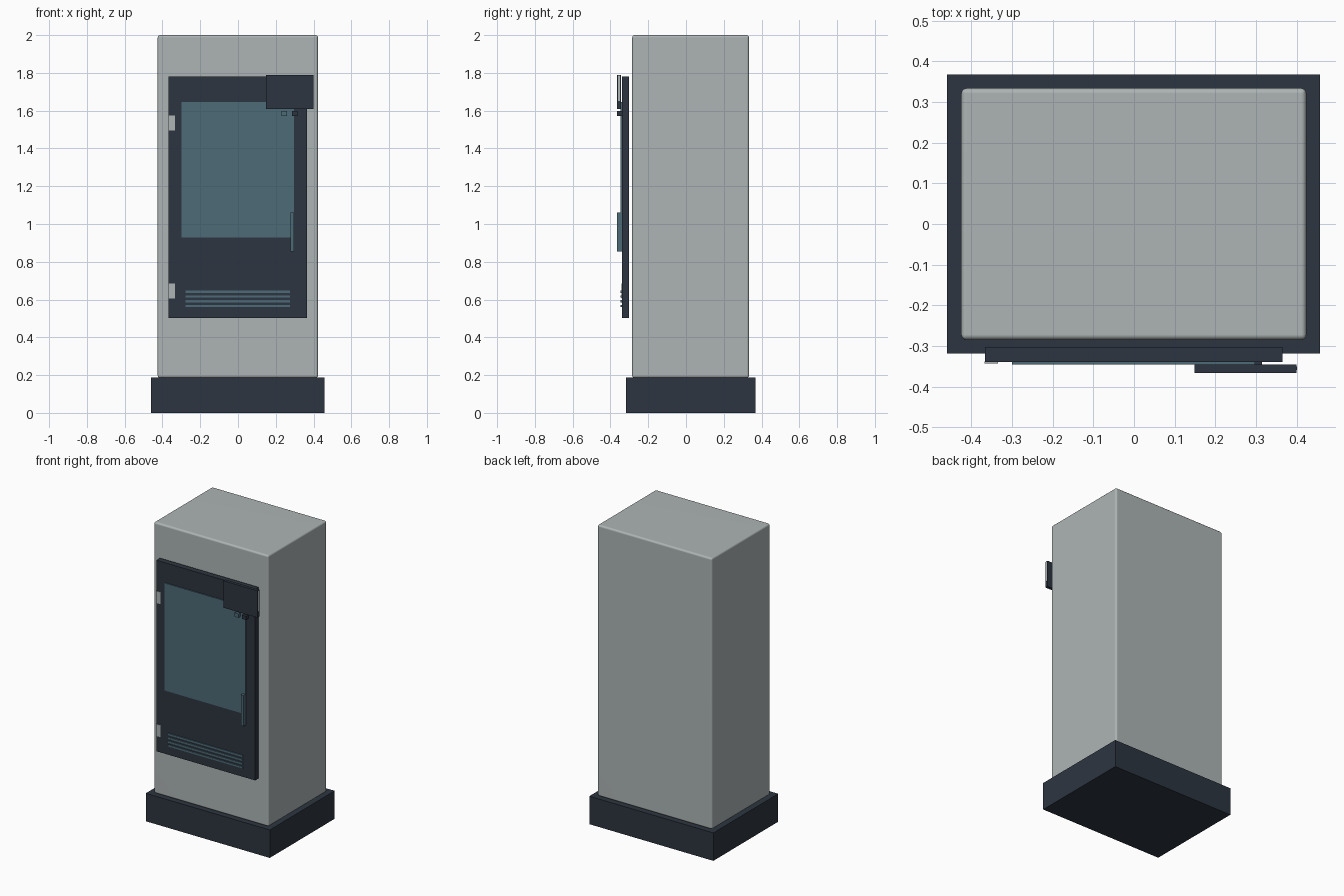
import bpy
import bmesh
from mathutils import Vector

cube = bpy.data.objects.get("Cube")
if cube:
    bpy.data.objects.remove(cube, do_unlink=True)


def material(name, color):
    mat = bpy.data.materials.new(name)
    mat.use_nodes = True
    rgba = (*color, 1.0)
    mat.diffuse_color = rgba
    mat.node_tree.nodes["Principled BSDF"].inputs["Base Color"].default_value = rgba
    return mat


grey = material("light grey", (0.42, 0.46, 0.46))
dark = material("dark slate", (0.026, 0.036, 0.052))
teal = material("teal glass", (0.075, 0.145, 0.185))


def box(name, x, y, z, mat, bevel=0.0):
    """Box from (min, max) ranges along each axis."""
    bm = bmesh.new()
    bmesh.ops.create_cube(bm, size=1.0)
    lo, hi = Vector((x[0], y[0], z[0])), Vector((x[1], y[1], z[1]))
    bmesh.ops.scale(bm, vec=hi - lo, verts=bm.verts)
    bmesh.ops.translate(bm, vec=(lo + hi) / 2, verts=bm.verts)
    mesh = bpy.data.meshes.new(name)
    bm.to_mesh(mesh)
    bm.free()
    mesh.materials.append(mat)
    obj = bpy.data.objects.new(name, mesh)
    bpy.context.collection.objects.link(obj)
    if bevel:
        mod = obj.modifiers.new("rounded_edges", 'BEVEL')
        mod.width = bevel
        mod.segments = 3
        mesh.shade_smooth()
        obj.modifiers.new("weighted_normals", 'WEIGHTED_NORMAL')
    return obj


# Plinth and cabinet
box("plinth", (-0.46, 0.458), (-0.318, 0.368), (0, 0.187), dark)
box("cabinet", (-0.425, 0.424), (-0.285, 0.334), (0.185, 2.0), grey, 0.013)

# Door standing just proud of the cabinet, with its window
FRONT = -0.34
box("door", (-0.367, 0.365), (FRONT, -0.302), (0.502, 1.78), dark)
box("window", (-0.30, 0.297), (-0.346, FRONT + 0.002), (0.928, 1.647), teal)

# Door handle
box("handle", (0.277, 0.297), (-0.366, FRONT), (0.855, 1.062), teal)

# Hinges
for name, z in (("lower_hinge", 0.645), ("upper_hinge", 1.535)):
    box(name, (-0.368, -0.334), (-0.3425, FRONT + 0.002), (z - 0.04, z + 0.04), grey)

# Vent slats
for i in range(4):
    z = 0.566 + i * 0.0253
    box(f"vent_slat_{i + 1}", (-0.277, 0.275), (-0.346, FRONT + 0.002), (z - 0.006, z + 0.006), teal)

# Control panel with its light edge strip and two buttons
box("control_panel", (0.149, 0.40), (-0.366, -0.345), (1.61, 1.79), dark)
box("panel_edge_strip", (0.398, 0.401), (-0.359, -0.350), (1.65, 1.785), grey)
box("left_button", (0.285, 0.315), (-0.366, FRONT), (1.572, 1.597), dark)
box("right_button", (0.230, 0.260), (-0.366, FRONT), (1.572, 1.597), teal)
